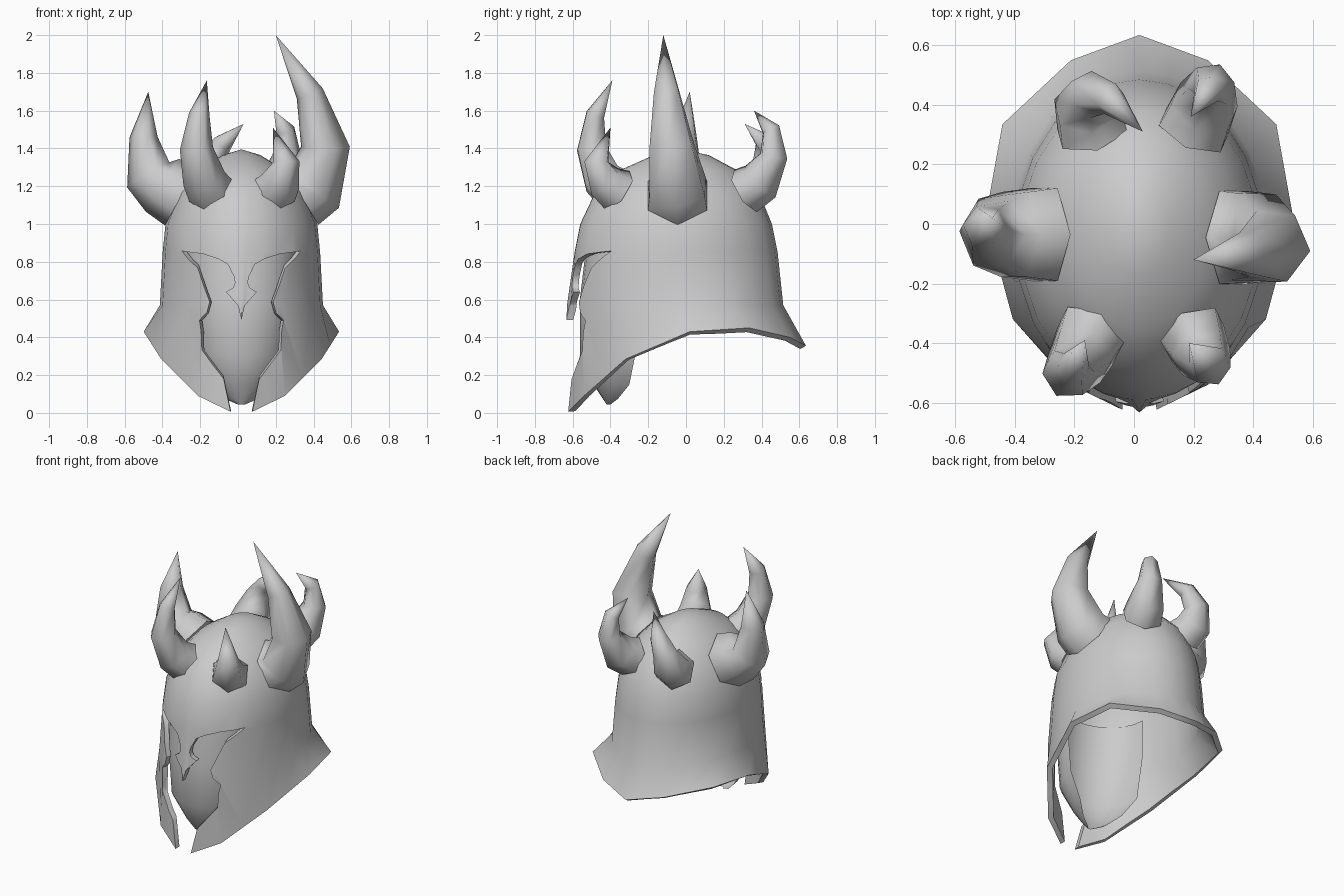
import bpy, bmesh
from math import sin, cos, pi, atan2, radians, sqrt
from mathutils import Vector

if "Cube" in bpy.data.objects:
    bpy.data.objects.remove(bpy.data.objects["Cube"])

CX = 0.018  # helmet centre line

steel = bpy.data.materials.new("grey_steel")
steel.use_nodes = True
GREY = (0.6, 0.6, 0.6, 1)
steel.diffuse_color = GREY
steel.node_tree.nodes["Principled BSDF"].inputs["Base Color"].default_value = GREY


def finish(name, bm):
    bmesh.ops.recalc_face_normals(bm, faces=bm.faces[:])
    mesh = bpy.data.meshes.new(name)
    bm.to_mesh(mesh)
    bm.free()
    mesh.materials.append(steel)
    obj = bpy.data.objects.new(name, mesh)
    bpy.context.collection.objects.link(obj)
    return obj


def select(obj):
    bpy.ops.object.select_all(action='DESELECT')
    obj.select_set(True)
    bpy.context.view_layer.objects.active = obj


def smooth(obj, degrees):
    select(obj)
    bpy.ops.object.shade_smooth_by_angle(angle=radians(degrees))


def bridge(bm, rows, closed):
    for a, b in zip(rows, rows[1:]):
        n = len(a)
        for i in range(n if closed else n - 1):
            j = (i + 1) % n
            bm.faces.new((a[i], a[j], b[j], b[i]))


# Helmet shell: elliptical rings down to a flared, dipping rim
RINGS = [  # z, half width, front y, back y
    (1.365, .10, -.17, .12), (1.285, .23, -.35, .27), (1.17, .335, -.48, .385),
    (1.0, .402, -.56, .455), (.85, .417, -.59, .485), (.57, .432, -.615, .515)]
RIM = [Vector(p) for p in (
    (0, .635, .355), (.23, .55, .40), (.46, .335, .45), (.517, .02, .43),
    (.425, -.32, .285), (.23, -.54, .09), (.055, -.625, .005), (0, -.65, 0))]


def rim_angle(p):
    return atan2(p.x / .52, p.y / .635)


half = []
for p, q in zip(RIM, RIM[1:]):
    half.append((rim_angle(p), p))
    half.append(((rim_angle(p) + rim_angle(q)) / 2, (p + q) / 2))
half.append((pi, RIM[-1]))
columns = half + [(-a, Vector((-p.x, p.y, p.z))) for a, p in half[-2:0:-1]]

bm = bmesh.new()
rows = []
for z, rx, yf, yb in RINGS:
    rows.append([bm.verts.new((CX + rx * sin(a), (yf + yb) / 2 + (yb - yf) / 2 * cos(a), z))
                 for a, _ in columns])
rows[-1][len(half) - 1].co.y -= .015  # nose ridge
rows.append([bm.verts.new((p.x + CX, p.y, p.z)) for _, p in columns])
bridge(bm, rows, True)
apex = bm.verts.new((CX, -.03, 1.395))
for i in range(len(columns)):
    bm.faces.new((apex, rows[0][(i + 1) % len(columns)], rows[0][i]))
shell = finish("helmet_shell", bm)

# Face opening: eye slits, nose guard and cheek edges, cut towards the helmet axis
OPENING = [(0, .492), (.081, .64), (.034, .688), (.055, .75), (.124, .815), (.318, .857),
           (.165, .587), (.218, .49), (.203, .333), (.055, .005), (.055, -.1)]
outline = OPENING + [(-x, z) for x, z in OPENING[:0:-1]]
bm = bmesh.new()
rows = []
for depth in (1, .25):
    rows.append([bm.verts.new((CX + x * depth / (.045 + .56 * sqrt(1 - (x / .412) ** 2)), -depth, z))
                 for x, z in outline])
bridge(bm, rows, True)
for row in rows:
    bm.faces.new(row)
bmesh.ops.triangulate(bm, faces=bm.faces[:])
cutter = finish("opening_cutter", bm)
cutter.hide_render = True

select(shell)
solid = shell.modifiers.new("thickness", 'SOLIDIFY')
solid.thickness = .035
solid.offset = -1
cut = shell.modifiers.new("face_opening", 'BOOLEAN')
cut.operation = 'DIFFERENCE'
cut.solver = 'EXACT'
cut.object = cutter
bpy.ops.object.modifier_apply(modifier=solid.name)
bpy.ops.object.modifier_apply(modifier=cut.name)
bpy.data.objects.remove(cutter)
smooth(shell, 40)

# Face mask set inside the shell behind the opening
MASK = [  # z, half width, front y, back y
    (.87, .305, -.53, -.26), (.6, .305, -.562, -.26), (.3, .27, -.56, -.27),
    (.15, .17, -.49, -.30), (.075, .09, -.44, -.36), (.045, .02, -.42, -.40)]
STEPS = 12
bm = bmesh.new()
rows = []
for z, rx, yf, yb in MASK:
    angles = [pi * i / STEPS for i in range(STEPS + 1)]
    rows.append([bm.verts.new((CX + rx * cos(a), yb + (yf - yb) * sin(a), z)) for a in angles])
bridge(bm, rows, False)
mask = finish("face_mask", bm)
smooth(mask, 60)


# Horns: six-sided tapering lofts along a bent path
def horn(name, tip, *stations):
    points = [Vector(s[:3]) for s in stations] + [Vector(tip)]
    bm = bmesh.new()
    rows = []
    up = Vector((0, 0, 1))
    for i, s in enumerate(stations):
        ahead = (points[i + 1] - points[i]).normalized()
        back = (points[i] - points[i - 1]).normalized() if i else ahead
        t = (ahead + back).normalized()
        up = (up - t * up.dot(t)).normalized()
        side = t.cross(up)
        rows.append([bm.verts.new(points[i] + s[3] * (up * cos(k * pi / 3) + side * sin(k * pi / 3)))
                     for k in range(6)])
    bridge(bm, rows, True)
    bm.faces.new(rows[0])
    end = bm.verts.new(tip)
    for k in range(6):
        bm.faces.new((rows[-1][k], rows[-1][(k + 1) % 6], end))
    smooth(finish(name, bm), 70)


horn("left_side_horn", (.2, -.12, 2.0),
     (.333, -.045, 1.15, .18), (.4, -.045, 1.19, .17),
     (.463, -.075, 1.41, .13), (.38, -.1, 1.69, .075))
horn("right_side_horn", (-.475, .02, 1.7),
     (-.30, -.035, 1.15, .18), (-.40, -.035, 1.205, .165),
     (-.475, -.03, 1.26, .13), (-.5, -.01, 1.46, .075))
horn("right_front_horn", (-.165, -.39, 1.76),
     (-.14, -.365, 1.17, .13), (-.18, -.445, 1.24, .115),
     (-.22, -.50, 1.4, .088), (-.205, -.48, 1.58, .055))
horn("left_front_horn", (.185, -.4, 1.51),
     (.19, -.36, 1.175, .125), (.225, -.43, 1.225, .105), (.255, -.475, 1.33, .07))
horn("left_back_horn", (.19, .36, 1.6),
     (.2, .315, 1.175, .13), (.235, .395, 1.225, .12),
     (.26, .465, 1.36, .078), (.25, .45, 1.5, .05))
horn("right_back_horn", (.03, .31, 1.53),
     (-.14, .315, 1.175, .13), (-.16, .39, 1.225, .115),
     (-.145, .435, 1.33, .08), (-.08, .42, 1.43, .055))
